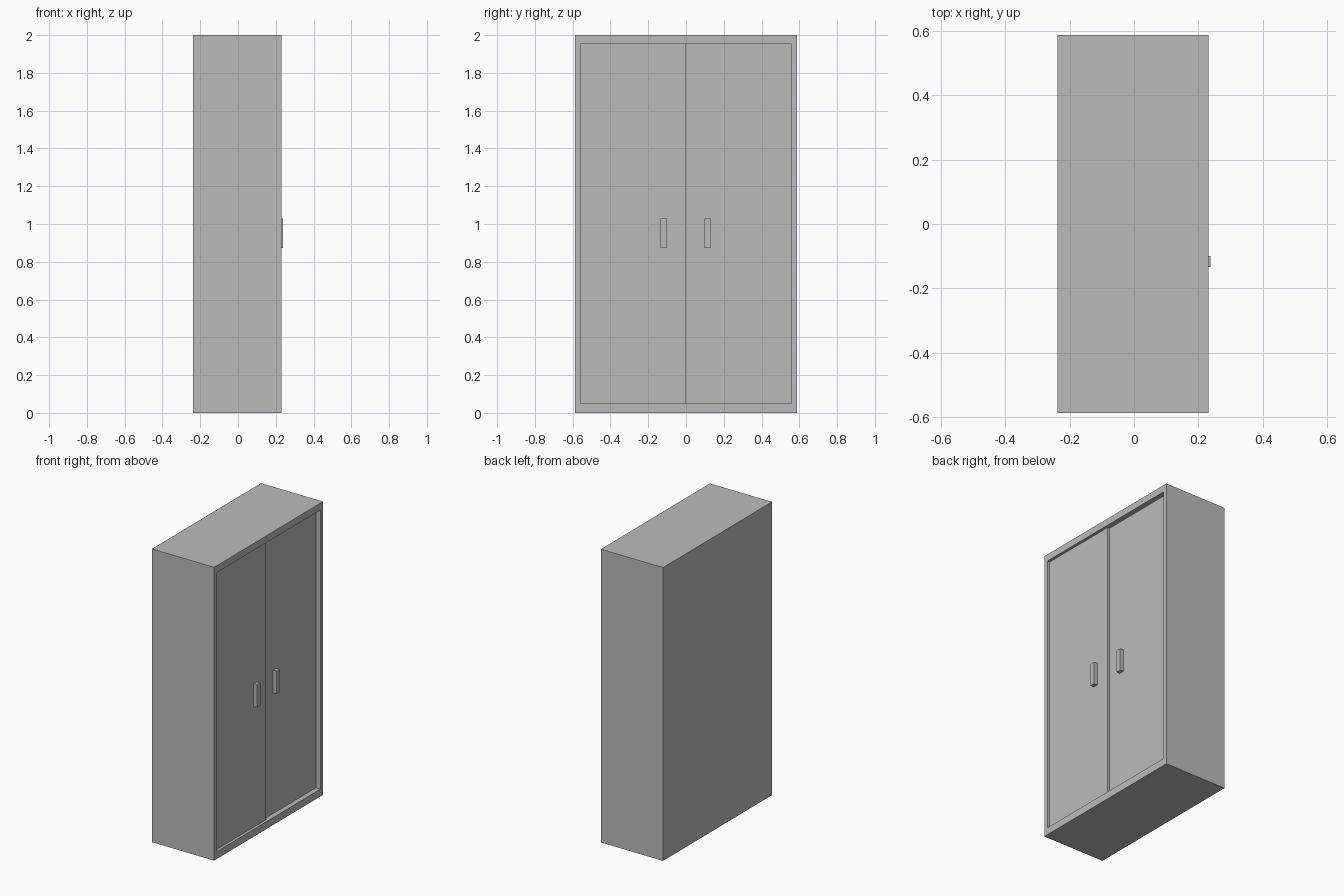
import bpy, bmesh
from mathutils import Vector

if "Cube" in bpy.data.objects:
    bpy.data.objects.remove(bpy.data.objects["Cube"], do_unlink=True)

GREY = (0.5, 0.5, 0.5, 1)
mat = bpy.data.materials.new("grey paint")
mat.use_nodes = True
mat.diffuse_color = GREY
mat.node_tree.nodes["Principled BSDF"].inputs["Base Color"].default_value = GREY


def box(name, low, high):
    """Axis-aligned box between two corners."""
    low, high = Vector(low), Vector(high)
    bm = bmesh.new()
    bmesh.ops.create_cube(bm, size=1)
    bmesh.ops.scale(bm, vec=high - low, verts=bm.verts)
    bmesh.ops.translate(bm, vec=(low + high) / 2, verts=bm.verts)
    mesh = bpy.data.meshes.new(name)
    bm.to_mesh(mesh)
    bm.free()
    mesh.materials.append(mat)
    obj = bpy.data.objects.new(name, mesh)
    bpy.context.collection.objects.link(obj)
    return obj


BACK, FRONT = -0.238, 0.231
HALF_W, OPEN_W = 0.587, 0.558
OPEN_LOW, OPEN_HIGH = 0.05, 1.953
DOOR_T = 0.014

# Carcass: solid box with an open recess in the +x face
carcass = box("carcass", (BACK, -HALF_W, 0), (FRONT, HALF_W, 2))
bm = bmesh.new()
bm.from_mesh(carcass.data)
face = max(bm.faces, key=lambda f: f.calc_center_median().x)
bmesh.ops.inset_region(bm, faces=[face], thickness=0.02)
for v in face.verts:
    v.co.y = OPEN_W if v.co.y > 0 else -OPEN_W
    v.co.z = OPEN_HIGH if v.co.z > 1 else OPEN_LOW
inner = bmesh.ops.extrude_discrete_faces(bm, faces=[face])["faces"][0]
bmesh.ops.translate(bm, vec=(-0.05, 0, 0), verts=inner.verts)
bm.to_mesh(carcass.data)
bm.free()

# Two sliding doors on separate tracks, each with a bar handle
for side, door_x, y0, y1, handle_y in (
        ("right", 0.212, -OPEN_W, 0, -0.117),
        ("left", 0.197, 0, OPEN_W, 0.115)):
    box(side + "_door", (door_x - DOOR_T, y0, OPEN_LOW), (door_x, y1, OPEN_HIGH))
    box(side + "_handle", (door_x, handle_y - 0.017, 0.873),
        (door_x + 0.026, handle_y + 0.017, 1.028))
